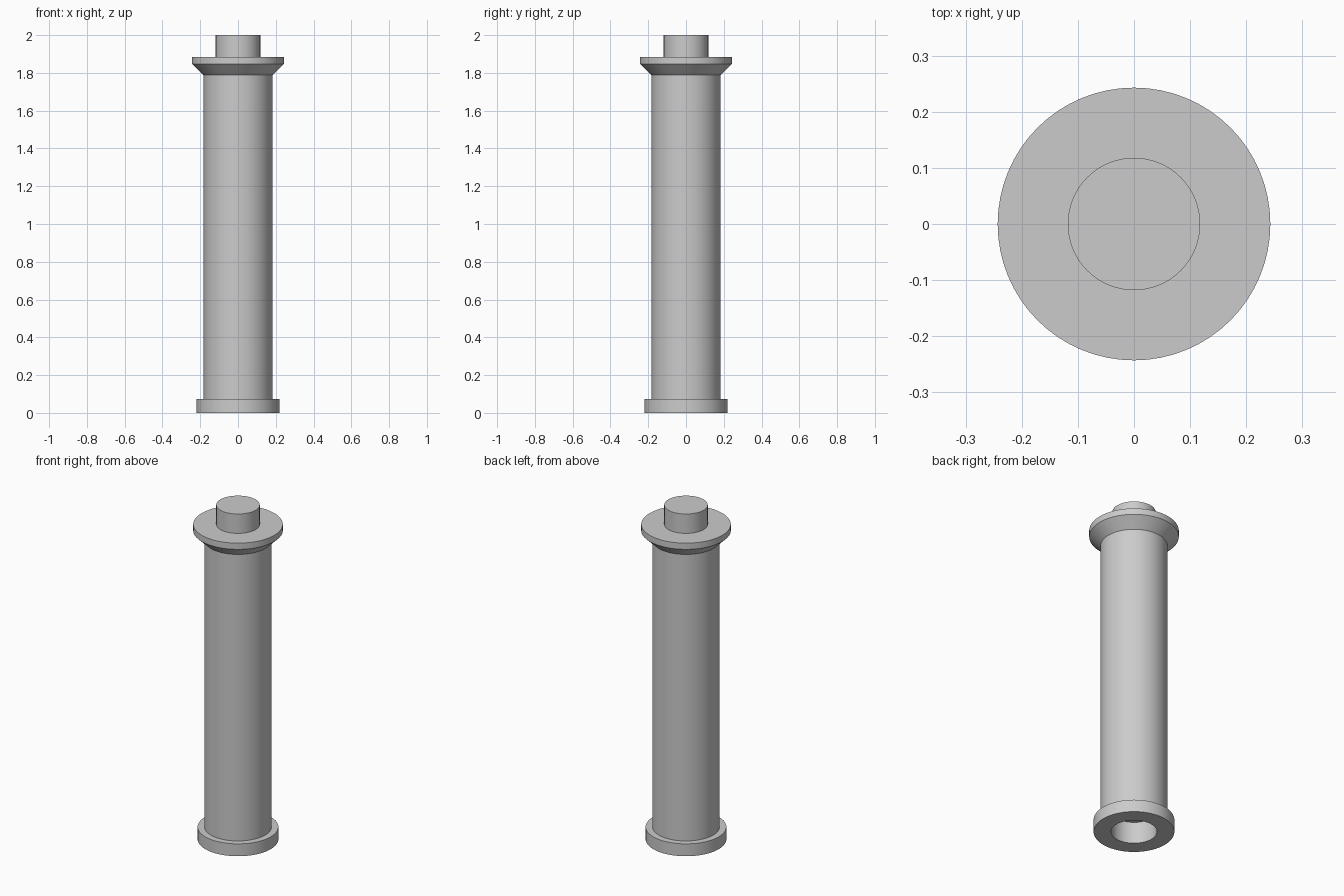
import bpy
import bmesh
import math

SEGMENTS = 64

cube = bpy.data.objects.get("Cube")
if cube:
    bpy.data.objects.remove(cube, do_unlink=True)

# Single plain grey
grey = bpy.data.materials.new("plain_grey")
grey.use_nodes = True
colour = (0.6, 0.6, 0.6, 1)
grey.diffuse_color = colour
grey.node_tree.nodes["Principled BSDF"].inputs["Base Color"].default_value = colour


def lathe(name, profile):
    """Revolve an (r, z) profile that starts and ends on the axis."""
    bm = bmesh.new()
    verts = [bm.verts.new((r, 0, z)) for r, z in profile]
    edges = [bm.edges.new(pair) for pair in zip(verts, verts[1:])]
    bmesh.ops.spin(bm, geom=verts + edges, cent=(0, 0, 0), axis=(0, 0, 1),
                   angle=math.tau, steps=SEGMENTS, use_duplicate=False)
    bmesh.ops.remove_doubles(bm, verts=bm.verts, dist=0.0001)
    bmesh.ops.recalc_face_normals(bm, faces=bm.faces)
    mesh = bpy.data.meshes.new(name)
    bm.to_mesh(mesh)
    bm.free()
    mesh.materials.append(grey)
    obj = bpy.data.objects.new(name, mesh)
    bpy.context.collection.objects.link(obj)
    bpy.ops.object.select_all(action="DESELECT")
    obj.select_set(True)
    bpy.context.view_layer.objects.active = obj
    bpy.ops.object.shade_smooth_by_angle(angle=math.radians(30))
    return obj


base_r, shaft_r, flange_r, peg_r, socket_r = 0.219, 0.182, 0.243, 0.118, 0.124
base_top, cone_z, rim_z, flange_top = 0.074, 1.788, 1.847, 1.884
socket_depth = 0.13

# One continuous turned post: socket, foot, shaft, flared flange, peg
lathe("turned_post", [
    (0, socket_depth), (socket_r, socket_depth), (socket_r, 0),
    (base_r, 0), (base_r, base_top), (shaft_r, base_top),
    (shaft_r, cone_z), (flange_r, rim_z), (flange_r, flange_top),
    (peg_r, flange_top), (peg_r, 2), (0, 2),
])
